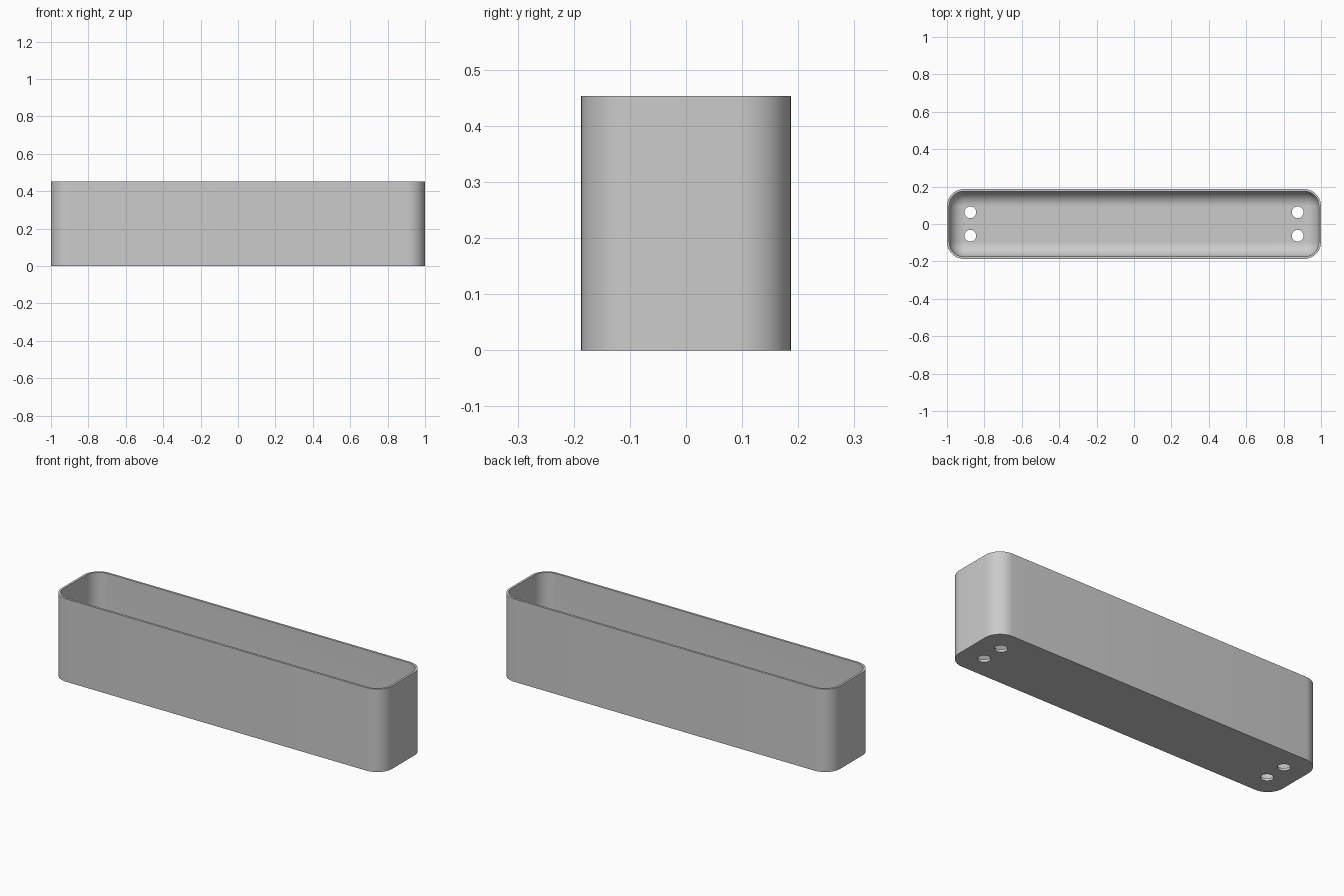
import bpy, bmesh
from math import sin, cos, pi, radians

LENGTH, WIDTH, HEIGHT = 2.0, 0.374, 0.453
WALL, CORNER, FILLET = 0.012, 0.092, 0.08
FLOOR = 0.014

if "Cube" in bpy.data.objects:
    bpy.data.objects.remove(bpy.data.objects["Cube"])

grey = bpy.data.materials.new("plain grey")
grey.use_nodes = True
colour = (0.6, 0.6, 0.6, 1)
grey.diffuse_color = colour
grey.node_tree.nodes["Principled BSDF"].inputs["Base Color"].default_value = colour


def ring(bm, inset, z, steps=12):
    """Rounded rectangle, inset from the outer outline, at height z."""
    r = max(CORNER - inset, 0.001)
    cx, cy = LENGTH / 2 - inset - r, WIDTH / 2 - inset - r
    verts = []
    for q, (sx, sy) in enumerate([(1, 1), (-1, 1), (-1, -1), (1, -1)]):
        for i in range(steps + 1):
            a = (q + i / steps) * pi / 2
            verts.append(bm.verts.new((sx * cx + r * cos(a), sy * cy + r * sin(a), z)))
    return verts


# Trough: outer wall, rim, inner wall and rounded inner floor edge
bm = bmesh.new()
profile = [(0, 0), (0, HEIGHT), (WALL, HEIGHT)]
for i in range(13):
    a = i / 12 * pi / 2
    profile.append((WALL + FILLET * (1 - cos(a)), FLOOR + FILLET * (1 - sin(a))))
rings = [ring(bm, inset, z) for inset, z in profile]
for low, high in zip(rings, rings[1:]):
    for i in range(len(low)):
        j = (i + 1) % len(low)
        bm.faces.new((low[i], low[j], high[j], high[i]))
bm.faces.new(rings[0][::-1])
bm.faces.new(rings[-1])
bmesh.ops.recalc_face_normals(bm, faces=bm.faces)
mesh = bpy.data.meshes.new("planter_trough")
bm.to_mesh(mesh)
bm.free()
mesh.materials.append(grey)
trough = bpy.data.objects.new("planter_trough", mesh)
bpy.context.collection.objects.link(trough)

# Drain holes: a pair near each end of the floor
for x in (-0.875, 0.875):
    for y in (-0.0625, 0.0625):
        bpy.ops.mesh.primitive_cylinder_add(vertices=32, radius=0.0315, depth=0.1, location=(x, y, 0))
        cutter = bpy.context.object
        cutter.name = "drain_hole_cutter"
        cutter.hide_render = True
        cutter.data.materials.append(grey)
        cut = trough.modifiers.new("drain_hole", "BOOLEAN")
        cut.operation, cut.solver, cut.object = "DIFFERENCE", "EXACT", cutter
        bpy.context.view_layer.objects.active = trough
        bpy.ops.object.modifier_apply(modifier=cut.name)
        bpy.data.objects.remove(cutter)

# Smooth the rounded walls, keep the rim and base crisp
bpy.ops.object.select_all(action="DESELECT")
trough.select_set(True)
bpy.context.view_layer.objects.active = trough
bpy.ops.object.shade_smooth_by_angle(angle=radians(30))
